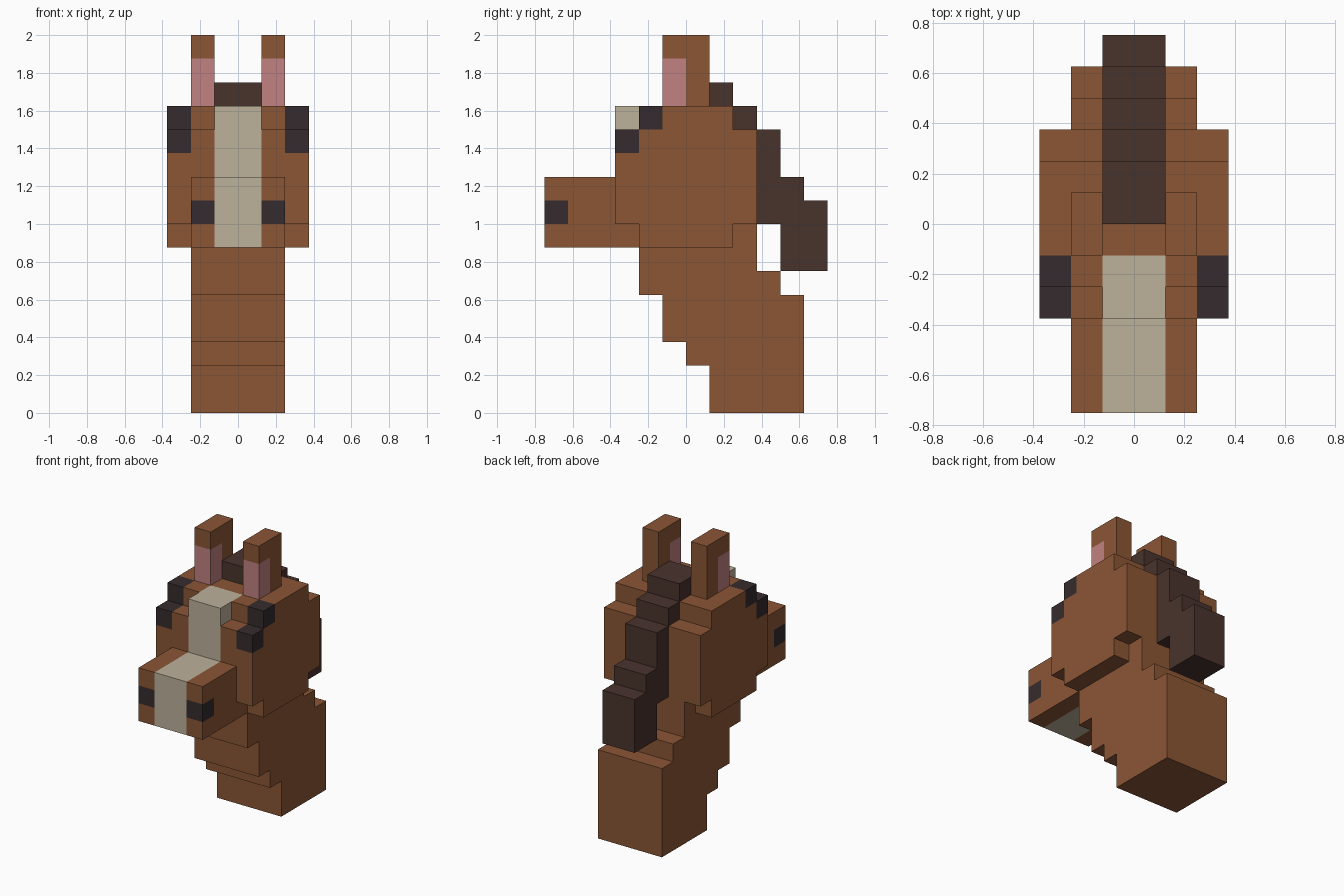
import bpy
import bmesh
from mathutils import Vector

U = 0.125  # size of one block

if "Cube" in bpy.data.objects:
    bpy.data.objects.remove(bpy.data.objects["Cube"], do_unlink=True)


def linear(c):
    c /= 255
    return c / 12.92 if c <= 0.04045 else ((c + 0.055) / 1.055) ** 2.4


def material(name, r, g, b):
    mat = bpy.data.materials.new(name)
    colour = (linear(r), linear(g), linear(b), 1)
    mat.diffuse_color = colour
    mat.use_nodes = True
    bsdf = next(n for n in mat.node_tree.nodes if n.type == 'BSDF_PRINCIPLED')
    bsdf.inputs["Base Color"].default_value = colour
    bsdf.inputs["Roughness"].default_value = 0.9
    return mat


BROWN = material("chestnut coat", 139, 86, 53)
BEIGE = material("beige blaze", 189, 177, 155)
MANE = material("dark brown mane", 73, 51, 44)
DARK = material("near black eye", 53, 43, 45)
PINK = material("pink inner ear", 194, 129, 129)

cells = {}  # block position -> (part name, material)


def fill(part, mat, xs, ys, zs):
    """Fill a box of blocks; later boxes replace earlier ones."""
    for x in range(*xs):
        for y in range(*ys):
            for z in range(*zs):
                cells[x, y, z] = (part, mat)


def fill_pair(part, mat, xs, ys, zs):
    """Fill a box on the left (+x) and its mirror on the right."""
    fill("left_" + part, mat, xs, ys, zs)
    fill("right_" + part, mat, (-xs[1], -xs[0]), ys, zs)


# Neck, stepping forward as it rises
for ys, zs in [((1, 5), (0, 2)), ((0, 5), (2, 3)), ((-1, 5), (3, 5)),
               ((-2, 4), (5, 6)), ((-2, 3), (6, 8))]:
    fill("neck", BROWN, (-2, 2), ys, zs)

# Head with stepped crown and jaw
for ys, zs in [((-2, 2), (7, 8)), ((-3, 3), (8, 12)), ((-2, 2), (12, 13))]:
    fill("head", BROWN, (-3, 3), ys, zs)

# Muzzle, blaze and nostrils
fill("muzzle", BROWN, (-2, 2), (-6, -2), (7, 10))
fill("blaze", BEIGE, (-1, 1), (-6, -3), (7, 10))
fill("blaze", BEIGE, (-1, 1), (-3, -2), (10, 13))
fill("blaze", BEIGE, (-1, 1), (-2, -1), (12, 13))
fill_pair("nostril", DARK, (1, 2), (-6, -5), (8, 9))

# Eyes, each a lower and an upper block
fill_pair("eye", DARK, (2, 3), (-3, -2), (11, 12))
fill_pair("eye", DARK, (2, 3), (-2, -1), (12, 13))

# Ears with pink fronts
fill_pair("ear", BROWN, (1, 2), (-1, 1), (13, 16))
fill_pair("ear", PINK, (1, 2), (-1, 0), (13, 15))

# Mane, cascading down the back of the head
for ys, zs in [((0, 2), (13, 14)), ((2, 3), (12, 13)), ((3, 4), (8, 12)),
               ((4, 5), (6, 10)), ((5, 6), (6, 9))]:
    fill("mane", MANE, (-1, 1), ys, zs)


def build_part(part):
    """Make a mesh of the part's outer faces, merged into large flat faces."""
    bm = bmesh.new()
    mats = []
    for cell, (owner, mat) in cells.items():
        if owner != part:
            continue
        if mat not in mats:
            mats.append(mat)
        centre = Vector(cell) + Vector((0.5, 0.5, 0.5))
        for axis in range(3):
            for sign in (-1, 1):
                n = Vector((0, 0, 0))
                n[axis] = sign
                if tuple(int(a + b) for a, b in zip(cell, n)) in cells:
                    continue
                a = Vector((0, 0, 0))
                a[(axis + 1) % 3] = 0.5
                b = n.cross(a)
                corners = (-a - b, a - b, a + b, b - a)
                face = bm.faces.new([bm.verts.new((centre + n / 2 + c) * U)
                                     for c in corners])
                if face.normal.dot(n) < 0:
                    face.normal_flip()
                face.material_index = mats.index(mat)
    bmesh.ops.remove_doubles(bm, verts=bm.verts, dist=U / 100)
    bmesh.ops.dissolve_limit(bm, angle_limit=0.01, verts=bm.verts,
                             edges=bm.edges, delimit={'MATERIAL'})
    mesh = bpy.data.meshes.new(part)
    bm.to_mesh(mesh)
    bm.free()
    for mat in mats:
        mesh.materials.append(mat)
    bpy.context.collection.objects.link(bpy.data.objects.new(part, mesh))


for part in dict.fromkeys(owner for owner, _ in cells.values()):
    build_part(part)
